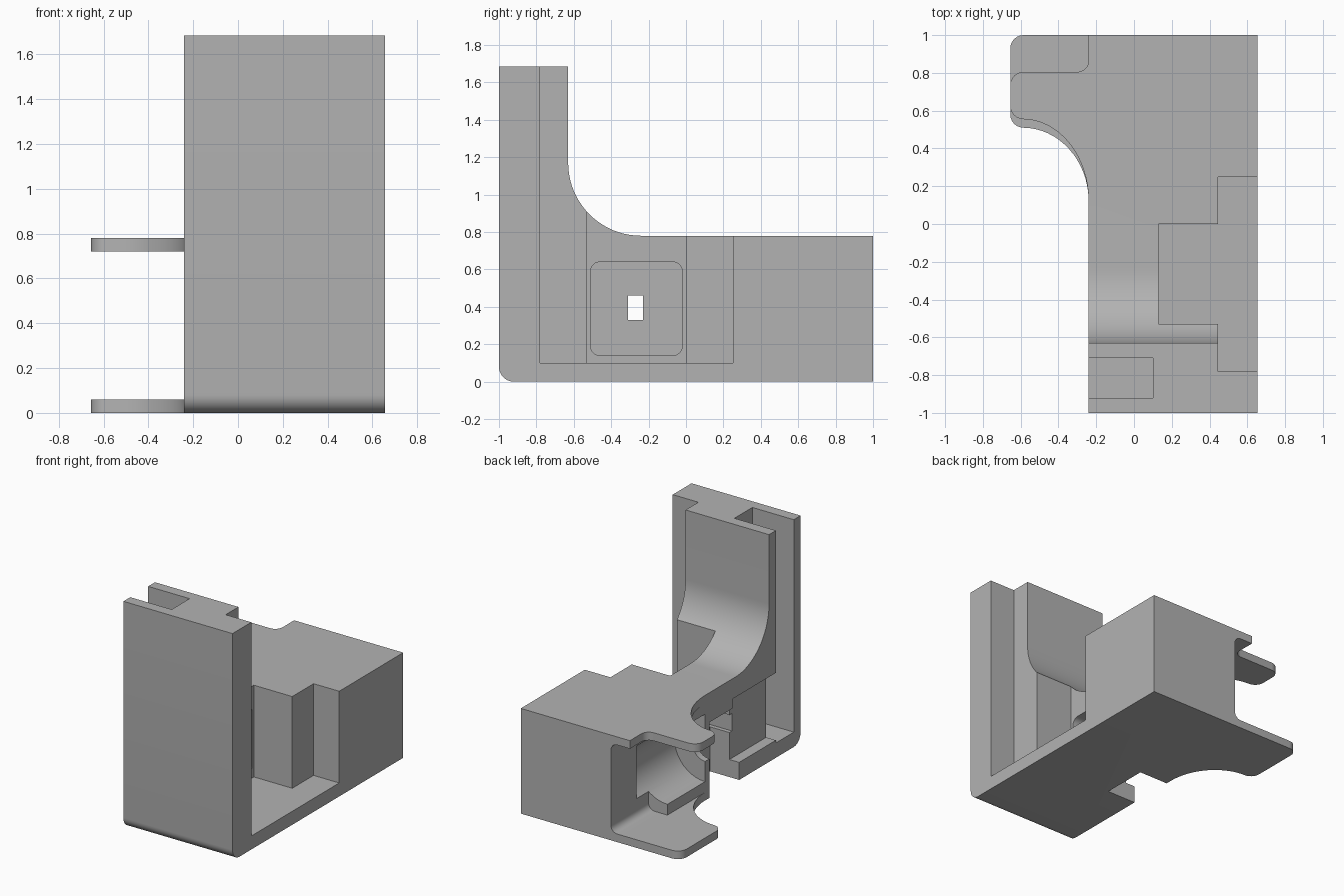
import bpy, bmesh
from math import sin, cos, pi
from mathutils import Vector

cube = bpy.data.objects.get("Cube")
if cube:
    bpy.data.objects.remove(cube, do_unlink=True)

GREY = (0.45, 0.45, 0.45, 1)
mat = bpy.data.materials.new("plain grey")
mat.use_nodes = True
mat.diffuse_color = GREY
mat.node_tree.nodes["Principled BSDF"].inputs["Base Color"].default_value = GREY


def arc(cx, cy, r, a0, a1, n=12):
    """Points on an arc, angles in quarter turns."""
    return [(cx + r * cos((a0 + (a1 - a0) * i / n) * pi / 2),
             cy + r * sin((a0 + (a1 - a0) * i / n) * pi / 2)) for i in range(n + 1)]


def rounded(a0, a1, b0, b1, r):
    """Rounded rectangle outline."""
    return (arc(a1 - r, b1 - r, r, 0, 1, 6) + arc(a0 + r, b1 - r, r, 1, 2, 6)
            + arc(a0 + r, b0 + r, r, 2, 3, 6) + arc(a1 - r, b0 + r, r, 3, 4, 6))


def prism(name, outline, axis, lo, hi):
    """Extrude a 2D outline along an axis."""
    place = {"x": lambda a, b, t: (t, a, b),
             "y": lambda a, b, t: (a, t, b),
             "z": lambda a, b, t: (a, b, t)}[axis]
    bm = bmesh.new()
    face = bm.faces.new([bm.verts.new(place(a, b, lo)) for a, b in outline])
    new = bmesh.ops.extrude_face_region(bm, geom=[face])["geom"]
    shift = Vector(place(0, 0, hi - lo))
    bmesh.ops.translate(bm, vec=shift, verts=[v for v in new if isinstance(v, bmesh.types.BMVert)])
    bmesh.ops.recalc_face_normals(bm, faces=bm.faces)
    mesh = bpy.data.meshes.new(name)
    bm.to_mesh(mesh)
    bm.free()
    mesh.materials.append(mat)
    ob = bpy.data.objects.new(name, mesh)
    bpy.context.collection.objects.link(ob)
    return ob


def box(name, x0, x1, y0, y1, z0, z1):
    return prism(name, [(x0, y0), (x1, y0), (x1, y1), (x0, y1)], "z", z0, z1)


def combine(target, tool, operation="DIFFERENCE"):
    mod = target.modifiers.new(tool.name, "BOOLEAN")
    mod.operation, mod.solver, mod.object = operation, "EXACT", tool
    bpy.context.view_layer.objects.active = target
    bpy.ops.object.modifier_apply(modifier=mod.name)
    bpy.data.objects.remove(tool, do_unlink=True)


L, R, TOP, BASE = -0.24, 0.655, 1.685, 0.78

# L-shaped body with a curved inner corner and a rounded front bottom edge
profile = ([(1, 0), (1, BASE)] + arc(-0.24, BASE + 0.39, 0.39, 3, 2, 20)
           + [(-0.63, TOP), (-1, TOP)] + arc(-0.92, 0.08, 0.08, 2, 3, 8))
bracket = prism("bracket_body", profile, "x", L, R)

cuts = [
    # stepped recess on the right side
    box("outer_step", 0.445, 0.8, -0.78, 0.25, 0.1, 1.8),
    box("inner_step", 0.13, 0.8, -0.53, 0, 0.1, 1.8),
    prism("rounded_pocket", rounded(-0.51, -0.02, 0.14, 0.64, 0.05), "x", 0.04, 0.3),
    box("window", -0.5, 0.3, -0.31, -0.23, 0.33, 0.46),
    # groove in the upright wall and the shallow pocket beside it
    box("wall_groove", -0.4, 0.1, -0.92, -0.71, 0.11, 1.8),
    box("side_pocket", -0.4, -0.16, -0.75, -0.2, 0.13, 0.63),
    # open bay at the back, trough and gap through the floor
    prism("back_bay", rounded(-0.6, -0.085, 0.06, 0.72, 0.05), "y", 0.56, 1.2),
    prism("trough", arc(L, 0.39, 0.25, 0, 4, 40)[:-1], "y", 0.12, 0.7),
    prism("shaft_hole", arc(L, 0.39, 0.1, 0, 4, 24)[:-1], "y", -0.2, 0.3),
    box("floor_gap", -0.4, 0, -0.28, 0.07, -0.1, 0.56),
]
for cutter in cuts:
    combine(bracket, cutter)


def ear(name, back, front, z0, z1):
    """Flat side plate whose front edge sweeps into the body."""
    rise = front - 0.12
    sweep = [(-0.59 + 0.35 * sin(t * pi / 32), 0.12 + rise * cos(t * pi / 32)) for t in range(17)]
    if back < 1:
        root = [(-0.2, 0.12), (-0.2, back + 0.06)] + arc(L - 0.06, back + 0.06, 0.06, 4, 3, 6)
    else:
        root = [(-0.2, 0.12), (-0.2, back)]
    tip = arc(-0.585, back - 0.07, 0.07, 1, 2, 6) + arc(-0.585, front + 0.07, 0.07, 2, 3, 6)[:-1]
    return prism(name, sweep + root + tip, "z", z0, z1)


combine(bracket, ear("upper_ear", 0.805, 0.555, 0.72, BASE), "UNION")
combine(bracket, ear("lower_ear", 1, 0.51, 0, 0.06), "UNION")

# smooth curves, sharp corners
bpy.ops.object.select_all(action="DESELECT")
bracket.select_set(True)
bpy.context.view_layer.objects.active = bracket
bpy.ops.object.shade_smooth_by_angle(angle=0.5)
